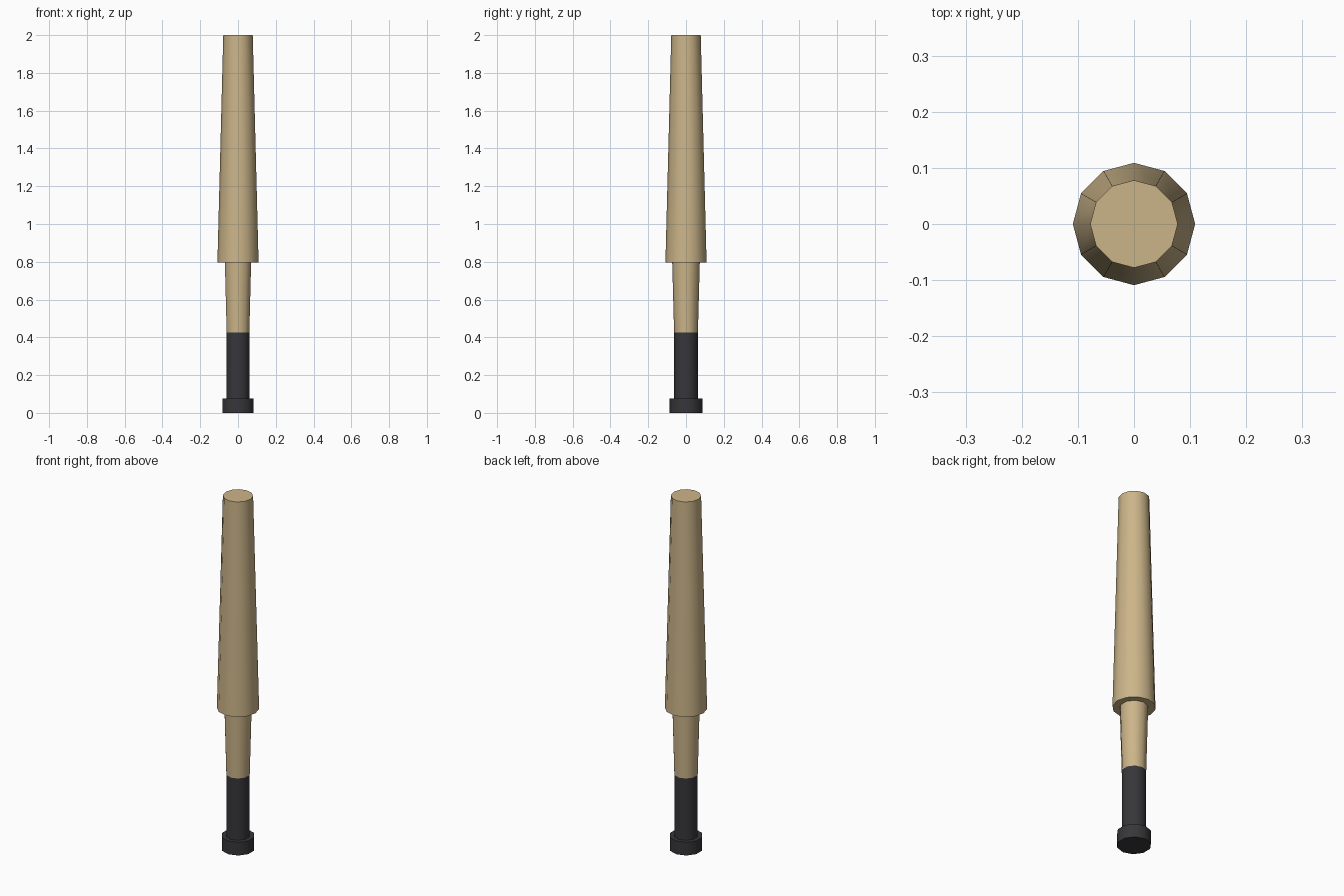
import bpy
import math

if "Cube" in bpy.data.objects:
    bpy.data.objects.remove(bpy.data.objects["Cube"])


def material(name, rgb):
    mat = bpy.data.materials.new(name)
    mat.diffuse_color = (*rgb, 1.0)
    mat.use_nodes = True
    mat.node_tree.nodes["Principled BSDF"].inputs["Base Color"].default_value = mat.diffuse_color
    return mat


wood = material("pale_wood", (0.60, 0.46, 0.25))
rubber = material("dark_grip", (0.038, 0.038, 0.043))


def tapered(name, sides, r_bottom, r_top, z0, z1, mat):
    """Capped, smooth-sided frustum standing between two heights."""
    bpy.ops.mesh.primitive_cone_add(
        vertices=sides, radius1=r_bottom, radius2=r_top, depth=z1 - z0,
        location=(0, 0, (z0 + z1) / 2))
    obj = bpy.context.object
    obj.name = name
    obj.data.materials.append(mat)
    bpy.ops.object.shade_smooth_by_angle(angle=math.radians(40))
    return obj


# End knob and wrapped grip
tapered("end_knob", 10, 0.087, 0.087, 0.0, 0.075, rubber)
tapered("grip", 10, 0.063, 0.063, 0.075, 0.425, rubber)

# Wooden handle flaring up to the barrel
tapered("handle", 10, 0.063, 0.073, 0.425, 0.795, wood)

# Wide barrel narrowing toward the top
tapered("barrel", 12, 0.109, 0.078, 0.795, 2.0, wood)
